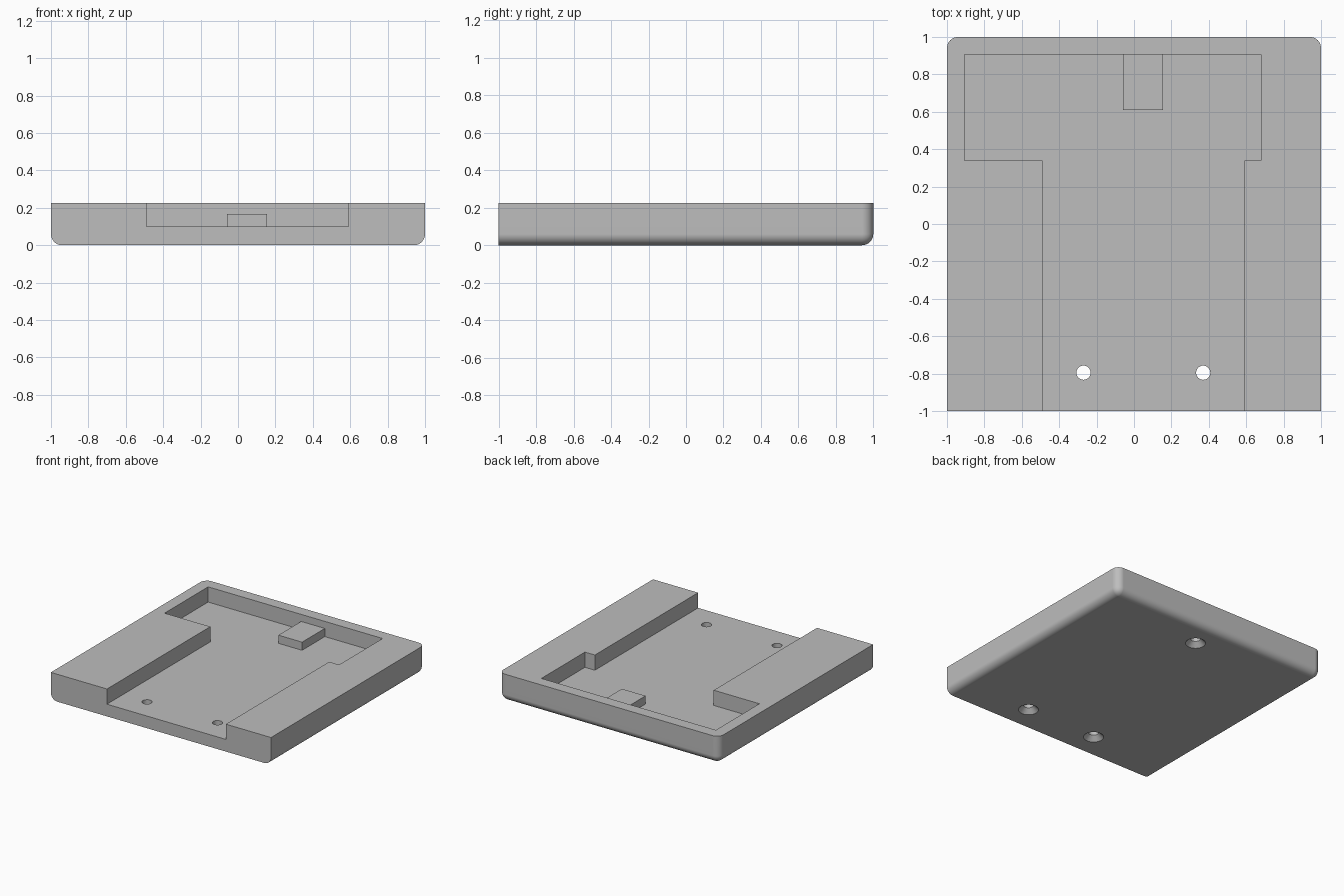
import bpy, bmesh, math
from mathutils import Matrix

if "Cube" in bpy.data.objects:
    bpy.data.objects.remove(bpy.data.objects["Cube"])

HEIGHT, FLOOR, BLOCK_TOP = 0.225, 0.1, 0.167
ROUND = 0.06

grey = bpy.data.materials.new("light_grey")
grey.use_nodes = True
colour = (0.51, 0.51, 0.51, 1)
grey.diffuse_color = colour
grey.node_tree.nodes["Principled BSDF"].inputs["Base Color"].default_value = colour


def make_object(name, bm):
    bmesh.ops.recalc_face_normals(bm, faces=bm.faces)
    mesh = bpy.data.meshes.new(name)
    bm.to_mesh(mesh)
    bm.free()
    mesh.materials.append(grey)
    obj = bpy.data.objects.new(name, mesh)
    bpy.context.collection.objects.link(obj)
    return obj


def extrude_outline(bm, outline, z0, z1):
    face = bm.faces.new([bm.verts.new((x, y, z0)) for x, y in outline])
    top = bmesh.ops.extrude_face_region(bm, geom=[face])["geom"]
    bmesh.ops.translate(bm, vec=(0, 0, z1 - z0),
                        verts=[v for v in top if isinstance(v, bmesh.types.BMVert)])


def rectangle(x0, x1, y0, y1):
    return [(x0, y0), (x1, y0), (x1, y1), (x0, y1)]


def activate(obj):
    bpy.ops.object.select_all(action='DESELECT')
    obj.select_set(True)
    bpy.context.view_layer.objects.active = obj


def cut(target, cutter):
    cutter.hide_render = True
    mod = target.modifiers.new("cut", 'BOOLEAN')
    mod.operation, mod.solver, mod.object = 'DIFFERENCE', 'EXACT', cutter
    activate(target)
    bpy.ops.object.modifier_apply(modifier=mod.name)
    bpy.data.objects.remove(cutter)


# Tray body: bottom and back corners rounded, front and top edges sharp
bm = bmesh.new()
extrude_outline(bm, rectangle(-1, 1, -1, 1), 0, HEIGHT)
rounded = []
for e in bm.edges:
    mid = (e.verts[0].co + e.verts[1].co) / 2
    low = mid.z < 0.01 and mid.y > -0.9
    back_corner = abs(mid.x) > 0.9 and mid.y > 0.9 and mid.z < HEIGHT - 0.01
    if low or back_corner:
        rounded.append(e)
bmesh.ops.bevel(bm, geom=rounded, offset=ROUND, segments=8, profile=0.5,
                affect='EDGES', clamp_overlap=True)
tray = make_object("tray_body", bm)

# Recess: wide pocket at the back, channel open to the front
bm = bmesh.new()
extrude_outline(bm, [(-0.49, -1.2), (0.59, -1.2), (0.59, 0.34), (0.68, 0.34),
                     (0.68, 0.905), (-0.905, 0.905), (-0.905, 0.34), (-0.49, 0.34)],
                FLOOR, HEIGHT + 0.1)
cut(tray, make_object("recess_cutter", bm))

# Countersunk screw holes; the back one is capped by the raised block
for x, y in [(-0.27, -0.795), (0.37, -0.795), (0.05, 0.78)]:
    bm = bmesh.new()
    depth, lip, shaft = 0.038, 0.01, 0.038
    top = FLOOR if y > 0 else FLOOR + 0.05
    for r0, r1, z0, z1 in [(shaft + depth + lip, shaft, -lip, depth),
                           (shaft, shaft, depth, top)]:
        bmesh.ops.create_cone(bm, cap_ends=False, segments=32, radius1=r0, radius2=r1,
                              depth=z1 - z0, matrix=Matrix.Translation((x, y, (z0 + z1) / 2)))
    bmesh.ops.remove_doubles(bm, verts=bm.verts, dist=0.0001)
    bmesh.ops.holes_fill(bm, edges=[e for e in bm.edges if e.is_boundary])
    cut(tray, make_object("hole_cutter", bm))

# Raised block against the back wall
bm = bmesh.new()
extrude_outline(bm, rectangle(-0.06, 0.155, 0.61, 0.905), FLOOR, BLOCK_TOP)
make_object("raised_block", bm)

# Smooth the rounded edges while keeping the flat faces flat
activate(tray)
bpy.ops.object.shade_smooth_by_angle(angle=math.radians(30))
normals = tray.modifiers.new("flat_faces", 'WEIGHTED_NORMAL')
normals.keep_sharp = True
